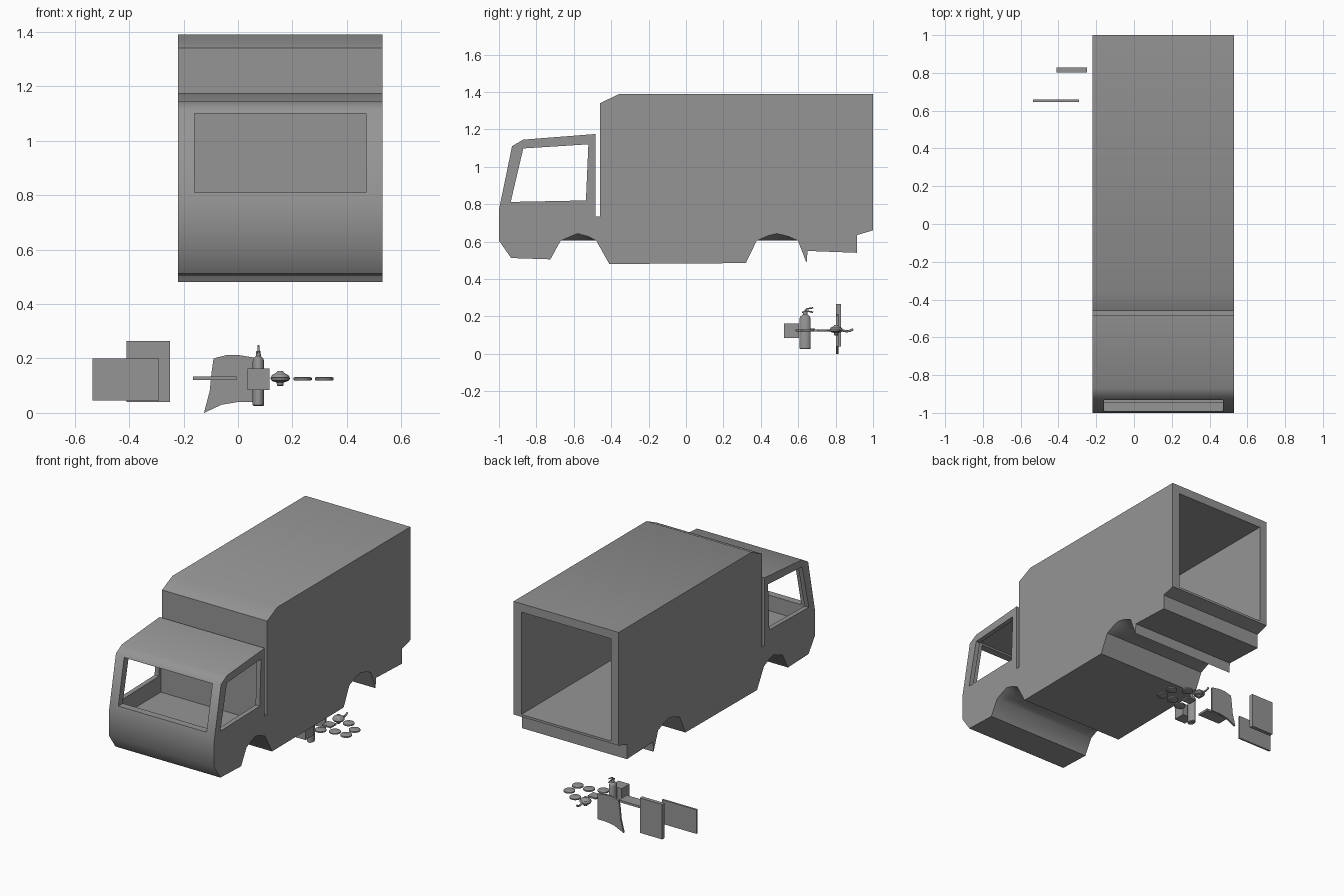
import bpy, bmesh, math

if "Cube" in bpy.data.objects:
    bpy.data.objects.remove(bpy.data.objects["Cube"])

# Dark grey shared by all parts
grey = bpy.data.materials.new('dark_grey')
grey.diffuse_color = (.3, .3, .3, 1)
grey.use_nodes = True
grey.node_tree.nodes["Principled BSDF"].inputs["Base Color"].default_value = grey.diffuse_color


def new_obj(name, bm, smooth=True):
    bmesh.ops.recalc_face_normals(bm, faces=bm.faces)
    me = bpy.data.meshes.new(name)
    bm.to_mesh(me)
    bm.free()
    me.materials.append(grey)
    ob = bpy.data.objects.new(name, me)
    bpy.context.collection.objects.link(ob)
    if smooth:
        finish(ob)
    return ob


def finish(ob, angle=30):
    bpy.ops.object.select_all(action='DESELECT')
    ob.select_set(True)
    bpy.context.view_layer.objects.active = ob
    bpy.ops.object.shade_smooth_by_angle(angle=math.radians(angle))


def loft(name, rings, smooth=True):
    """Solid through closed rings with equal point counts, capped at both ends."""
    bm = bmesh.new()
    rs = [[bm.verts.new(p) for p in r] for r in rings]
    n = len(rs[0])
    for a, b in zip(rs, rs[1:]):
        for i in range(n):
            j = (i + 1) % n
            bm.faces.new((a[i], a[j], b[j], b[i]))
    bm.faces.new(rs[0])
    bm.faces.new(rs[-1])
    return new_obj(name, bm, smooth)


def box(name, x0, x1, y0, y1, z0, z1, smooth=False):
    ring = lambda z: [(x0, y0, z), (x1, y0, z), (x1, y1, z), (x0, y1, z)]
    return loft(name, [ring(z0), ring(z1)], smooth)


def lathe(name, profile, loc, sx=1, sy=1, seg=24):
    rings = []
    for r, z in profile:
        rings.append([(loc[0] + sx * r * math.cos(2 * math.pi * i / seg),
                       loc[1] + sy * r * math.sin(2 * math.pi * i / seg),
                       loc[2] + z) for i in range(seg)])
    return loft(name, rings)


def tube(name, pts, radius):
    cu = bpy.data.curves.new(name, 'CURVE')
    cu.dimensions = '3D'
    cu.bevel_depth, cu.bevel_resolution, cu.use_fill_caps = radius, 2, True
    cu.materials.append(grey)
    sp = cu.splines.new('POLY')
    sp.points.add(len(pts) - 1)
    for p, co in zip(sp.points, pts):
        p.co = (*co, 1)
    ob = bpy.data.objects.new(name, cu)
    bpy.context.collection.objects.link(ob)
    return ob


def cut(ob, cutter):
    cutter.hide_render = True
    m = ob.modifiers.new('cut', 'BOOLEAN')
    m.operation, m.solver, m.object = 'DIFFERENCE', 'EXACT', cutter
    bpy.context.view_layer.objects.active = ob
    bpy.ops.object.modifier_apply(modifier=m.name)
    bpy.data.objects.remove(cutter)


# Van body: side profile (y, z); wheel arches rise towards the outer sides
X0, X1 = -0.22, 0.53
side = [(-1, .77), (-.93, 1.11), (-.87, 1.145), (-.485, 1.175), (-.485, .735),
        (-.46, .735), (-.46, 1.34), (-.355, 1.39), (1, 1.39), (1, .66),
        (.915, .635), (.915, .54), (.65, .55), (.645, .485), (.598, .605),
        (.54, .63), (.485, .643), (.44, .632), (.378, .605),
        (.32, .485), (-.41, .48), (-.48, .605), (-.53, .63),
        (-.58, .643), (-.62, .627), (-.67, .605), (-.725, .505),
        (-.935, .512), (-1, .605)]
inner = [(y, .605 if .605 < z < .65 and -.7 < y < .6 else z) for y, z in side]
van = loft('van_body', [[(x, y, z) for y, z in p] for x, p in
                        ((X0, side), (X0 + .06, inner), (X1 - .06, inner), (X1, side))], False)

# Hollow cargo space open at the back
cut(van, box('cargo_space', X0 + .055, X1 - .055, -.41, 1.1, .675, 1.335))
# Hollow cab
cab = [(-.945, .71), (-.945, .82), (-.88, 1.11), (-.515, 1.135), (-.515, .71)]
cut(van, loft('cab_space', [[(x, y, z) for y, z in cab] for x in (X0 + .03, X1 - .03)], False))
# Side windows
win = [(-.937, .812), (-.87, 1.098), (-.522, 1.12), (-.535, .82)]
cut(van, loft('side_windows', [[(x, y, z) for y, z in win] for x in (X0 - .1, X1 + .1)], False))
# Windscreen
cut(van, box('windscreen', -.16, .47, -1.1, -.8, .81, 1.1))
finish(van, 50)

# Loose flat panels behind the van
box('door_panel_low', -.535, -.29, .647, .659, .045, .2)
box('door_panel_tall', -.41, -.25, .803, .828, .04, .265)
box('shelf_plate', -.165, -.005, .61, .69, .12, .134)
box('crate', .035, .115, .525, .605, .085, .163)

# Curved side panel
pan = [(-.125, .0), (-.104, .08), (-.097, .15), (-.09, .2), (-.04, .213), (0, .213),
       (.06, .203), (.06, .04), (0, .04), (-.06, .03)]
loft('curved_panel', [[(x, y, z) for x, z in pan] for y in (.803, .815)])

# Extinguisher with neck, lever and nozzle
lathe('extinguisher_body', [(.018, 0), (.021, .004), (.021, .165), (.018, .175), (.009, .184),
                            (.008, .2), (.004, .205)], (.075, .637, .025), 1, 1.4)
tube('extinguisher_grip', [(.075, .62, .222), (.075, .65, .228), (.075, .68, .222)], .004)
tube('extinguisher_lever', [(.075, .63, .224), (.075, .645, .24), (.075, .68, .246)], .004)

# Round lamp with arm
lamp = [(.008, -.028), (.012, -.024), (.013, -.014), (.03, -.009), (.036, 0), (.034, .006),
        (.03, .013), (.018, .019), (.013, .023), (.01, .028)]
lathe('round_lamp', lamp, (.155, .803, .126))
tube('lamp_arm', [(.155, .83, .126), (.155, .86, .12), (.155, .88, .124), (.155, .893, .132)], .006)

# Small discs and plate
disc = [(.03, -.006), (.034, -.004), (.034, .004), (.03, .006)]
for i, (x, y) in enumerate([(.155, .62), (.237, .65), (.237, .79), (.317, .65), (.317, .735)]):
    lathe('disc_%d' % i, disc, (x, y, .125))
box('small_plate', .125, .185, .68, .74, .12, .13)
